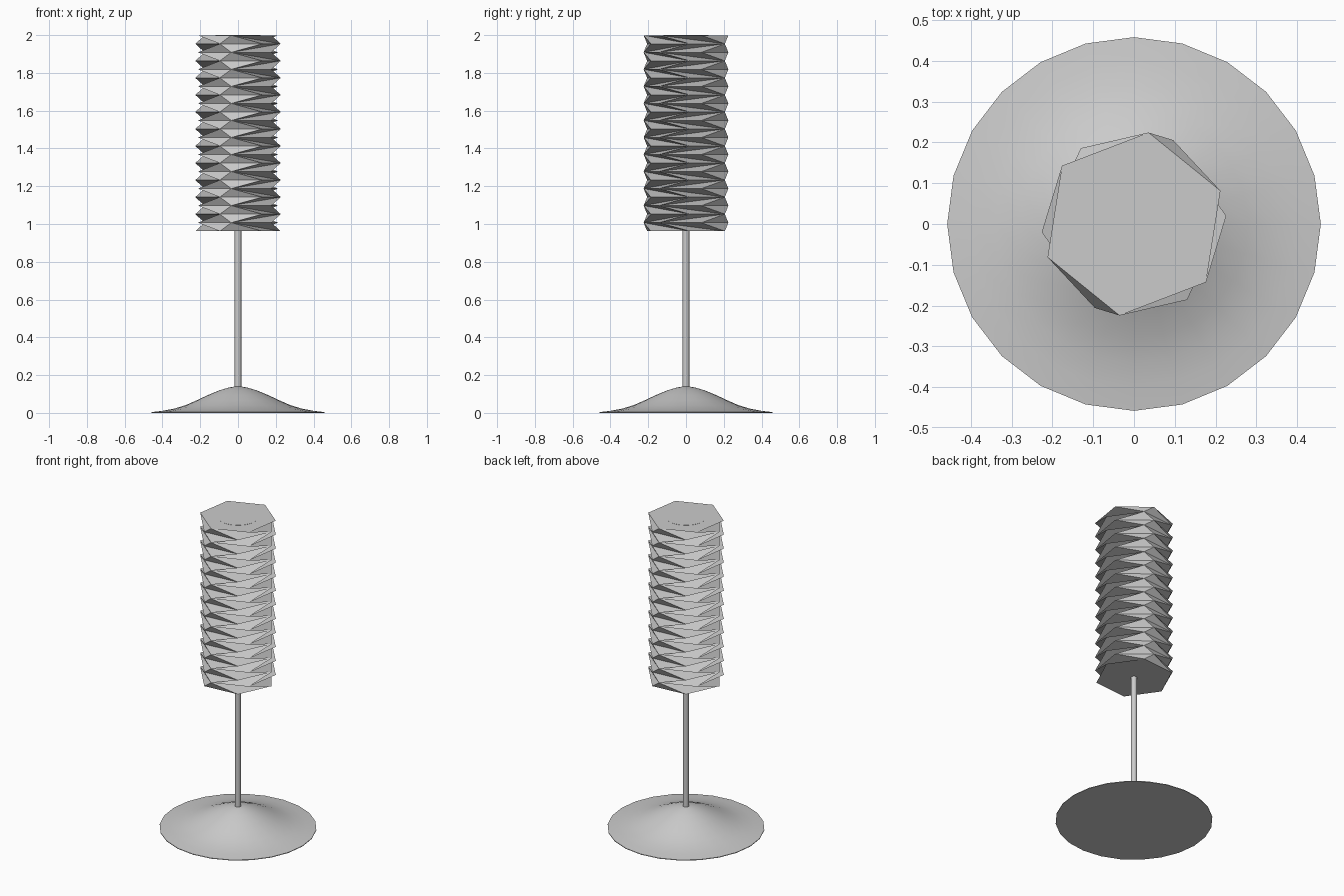
import bpy, bmesh
from math import sin, cos, radians, pi

if "Cube" in bpy.data.objects:
    bpy.data.objects.remove(bpy.data.objects["Cube"])

grey = bpy.data.materials.new("plain grey")
grey.use_nodes = True
COLOR = (0.6, 0.6, 0.6, 1)
grey.diffuse_color = COLOR
grey.node_tree.nodes["Principled BSDF"].inputs["Base Color"].default_value = COLOR


def finish(name, bm, smooth=False):
    bmesh.ops.recalc_face_normals(bm, faces=bm.faces)
    mesh = bpy.data.meshes.new(name)
    bm.to_mesh(mesh)
    bm.free()
    mesh.materials.append(grey)
    obj = bpy.data.objects.new(name, mesh)
    bpy.context.collection.objects.link(obj)
    if smooth:
        bpy.ops.object.select_all(action='DESELECT')
        obj.select_set(True)
        bpy.context.view_layer.objects.active = obj
        bpy.ops.object.shade_smooth_by_angle(angle=radians(40))
    return obj


def ring(bm, radius, z, sides, start=0.0):
    return [bm.verts.new((radius * cos(start + 2 * pi * i / sides),
                          radius * sin(start + 2 * pi * i / sides), z))
            for i in range(sides)]


def lathe(name, profile, sides):
    """Stack rings along a profile and cap both ends."""
    bm = bmesh.new()
    rings = [ring(bm, r, z, sides) for r, z in profile]
    for a, b in zip(rings, rings[1:]):
        for i in range(sides):
            j = (i + 1) % sides
            bm.faces.new((a[i], a[j], b[j], b[i]))
    bm.faces.new(rings[0][::-1])
    bm.faces.new(rings[-1])
    return finish(name, bm, smooth=True)


# Bell-shaped foot, stem and inner core
lathe("base", [(0.458, 0), (0.458, 0.004), (0.40, 0.011), (0.34, 0.022),
               (0.28, 0.04), (0.22, 0.066), (0.16, 0.094), (0.10, 0.119),
               (0.05, 0.134), (0.015, 0.14)], 24)
lathe("stem", [(0.018, 0.13), (0.018, 0.98)], 12)
lathe("core", [(0.12, 0.98), (0.12, 2.0)], 32)

# Folded shade: hexagons twisted back and forth, joined by creased triangles
LAYERS, BOTTOM, TOP = 23, 0.962, 1.999
bm = bmesh.new()
rings = [ring(bm, 0.227, BOTTOM + (TOP - BOTTOM) * k / LAYERS, 6,
              radians(65 if k % 2 == 0 else 21)) for k in range(LAYERS + 1)]
for k in range(LAYERS):
    low, up = (rings[k], rings[k + 1]) if k % 2 == 0 else (rings[k + 1], rings[k])
    for i in range(6):
        j = (i + 1) % 6
        if i % 3 == 0:      # outward crease on two opposite sides
            tris = ((up[i], up[j], low[i]), (up[j], low[i], low[j]))
        else:               # inward crease on the others
            tris = ((up[i], up[j], low[j]), (up[i], low[j], low[i]))
        for k2, t in enumerate(tris):
            bm.faces.new(t if (k % 2 == 0) else t[::-1])
bm.faces.new(rings[0][::-1])
bm.faces.new(rings[-1])
finish("folded_shade", bm)
